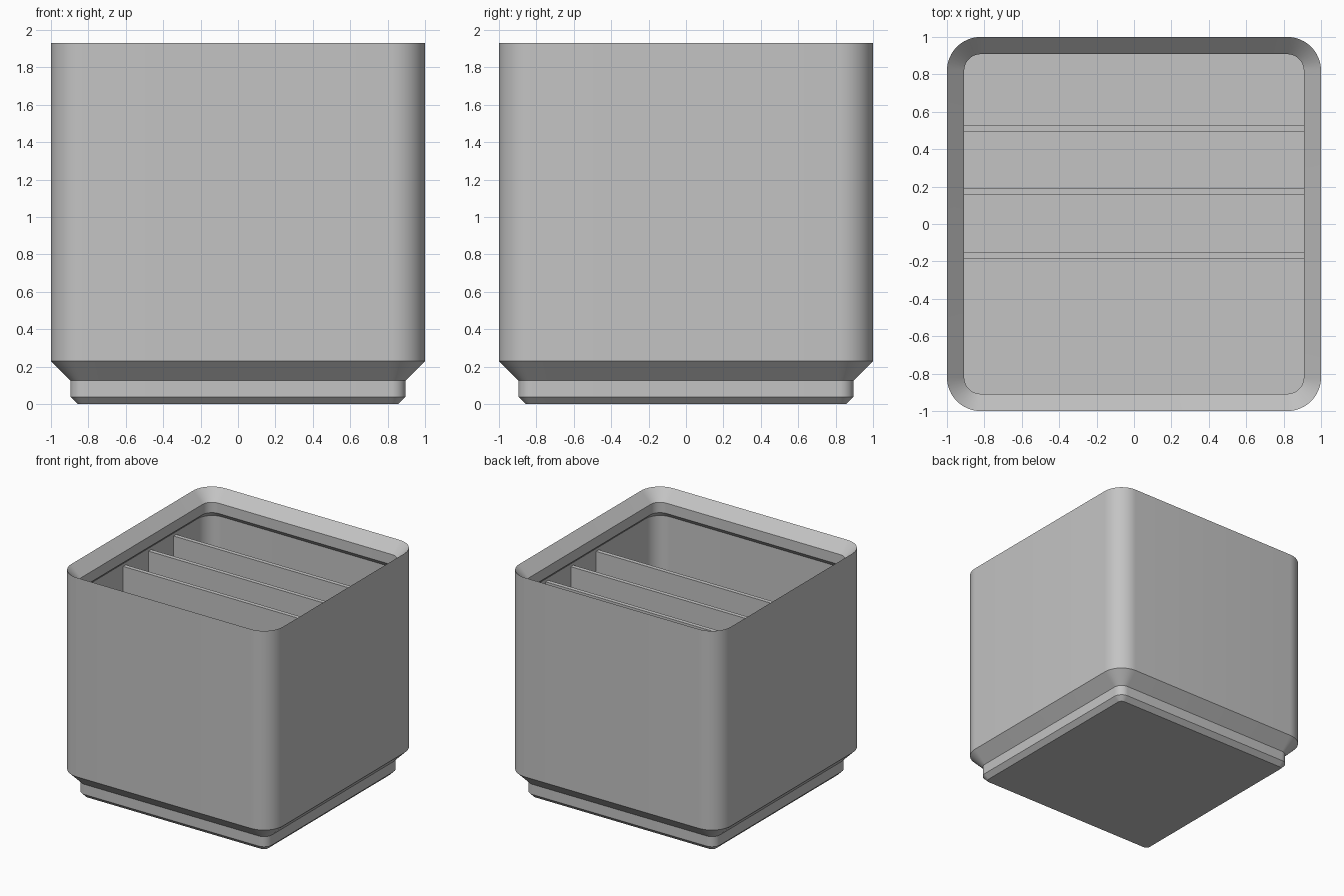
import bpy, bmesh, math

cube = bpy.data.objects.get("Cube")
if cube:
    bpy.data.objects.remove(cube, do_unlink=True)

grey = bpy.data.materials.new("plain_grey")
grey.use_nodes = True
COLOUR = (0.55, 0.55, 0.55, 1)
grey.diffuse_color = COLOUR
grey.node_tree.nodes["Principled BSDF"].inputs["Base Color"].default_value = COLOUR

CORNER = 0.82      # centre of every corner arc
STEPS = 12         # segments per corner
FLOOR, WALL = 0.33, 0.954


def add_object(name, bm):
    bmesh.ops.recalc_face_normals(bm, faces=bm.faces)
    mesh = bpy.data.meshes.new(name)
    bm.to_mesh(mesh)
    bm.free()
    mesh.materials.append(grey)
    obj = bpy.data.objects.new(name, mesh)
    bpy.context.collection.objects.link(obj)
    return obj


def ring(bm, half, z):
    """Rounded square loop whose corner arcs share the same centres."""
    verts = []
    for quarter in range(4):
        mid = math.pi / 4 + quarter * math.pi / 2
        cx = math.copysign(CORNER, math.cos(mid))
        cy = math.copysign(CORNER, math.sin(mid))
        for i in range(STEPS + 1):
            a = (quarter + i / STEPS) * math.pi / 2
            r = half - CORNER
            verts.append(bm.verts.new((cx + r * math.cos(a), cy + r * math.sin(a), z)))
    return verts


# Bin shell: stepped foot, outer wall, stacking lip, inner wall and floor
profile = [(0.857, 0), (0.896, 0.039), (0.896, 0.126), (1, 0.23), (1, 1.93),
           (0.908, 1.838), (0.908, 1.75), (WALL, 1.704), (WALL, FLOOR)]
bm = bmesh.new()
rings = [ring(bm, half, z) for half, z in profile]
for low, high in zip(rings, rings[1:]):
    for i in range(len(low)):
        j = (i + 1) % len(low)
        bm.faces.new((low[i], low[j], high[j], high[i]))
bm.faces.new(rings[0])
bm.faces.new(rings[-1])
shell = add_object("bin_shell", bm)

bpy.ops.object.select_all(action="DESELECT")
shell.select_set(True)
bpy.context.view_layer.objects.active = shell
bpy.ops.object.shade_smooth_by_angle(angle=math.radians(30))

# Three thin dividers across the width
DIVIDER_TOP, THICK = 1.68, 0.036
for name, y in (("front", -0.168), ("middle", 0.174), ("back", 0.512)):
    bm = bmesh.new()
    bmesh.ops.create_cube(bm, size=1)
    bmesh.ops.scale(bm, vec=(2 * WALL + 0.01, THICK, DIVIDER_TOP - FLOOR + 0.01), verts=bm.verts)
    bmesh.ops.translate(bm, vec=(0, y, (DIVIDER_TOP + FLOOR - 0.01) / 2), verts=bm.verts)
    add_object(name + "_divider", bm)
